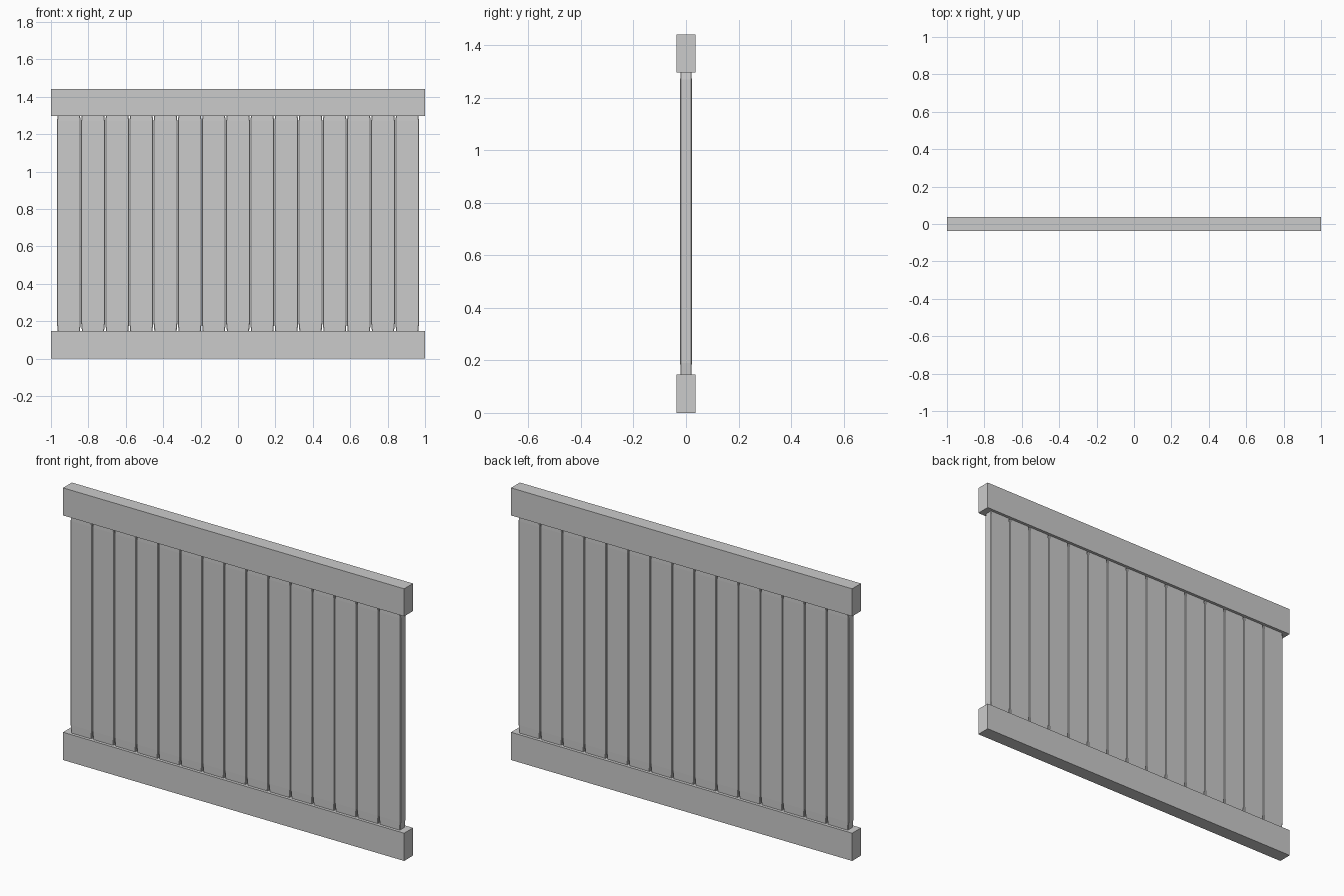
import bpy, bmesh

if "Cube" in bpy.data.objects:
    bpy.data.objects.remove(bpy.data.objects["Cube"])

PITCH = 0.1292
PLANKS = 15


def finish(bm, name):
    bmesh.ops.recalc_face_normals(bm, faces=bm.faces)
    mesh = bpy.data.meshes.new(name)
    bm.to_mesh(mesh)
    bm.free()
    obj = bpy.data.objects.new(name, mesh)
    bpy.context.collection.objects.link(obj)
    return obj


def rail(name, z0, z1):
    bm = bmesh.new()
    bmesh.ops.create_cube(bm, size=1)
    bmesh.ops.scale(bm, vec=(2.0, 0.074, z1 - z0), verts=bm.verts)
    bmesh.ops.translate(bm, vec=(0, 0, (z0 + z1) / 2), verts=bm.verts)
    return finish(bm, name)


def plank(name, x):
    # Chamfered board whose ends narrow slightly where they meet the rails
    bm = bmesh.new()
    rings = []
    for z, inset in ((0.14, 0.005), (0.19, 0), (1.27, 0), (1.31, 0.005)):
        w, d, c = 0.0635 - inset, 0.022 - inset * 0.2, 0.003
        outline = [(w - c, -d), (w, -d + c), (w, d - c), (w - c, d),
                   (c - w, d), (-w, d - c), (-w, c - d), (c - w, -d)]
        rings.append([bm.verts.new((x + px, py, z)) for px, py in outline])
    for a, b in zip(rings, rings[1:]):
        for i in range(8):
            j = (i + 1) % 8
            bm.faces.new((a[i], a[j], b[j], b[i]))
    bm.faces.new(rings[0])
    bm.faces.new(rings[-1])
    return finish(bm, name)


# Horizontal rails
rail("bottom_rail", 0.0, 0.147)
rail("top_rail", 1.296, 1.442)

# Vertical planks
for i in range(PLANKS):
    plank(f"plank_{i + 1}", (i - (PLANKS - 1) / 2) * PITCH)
